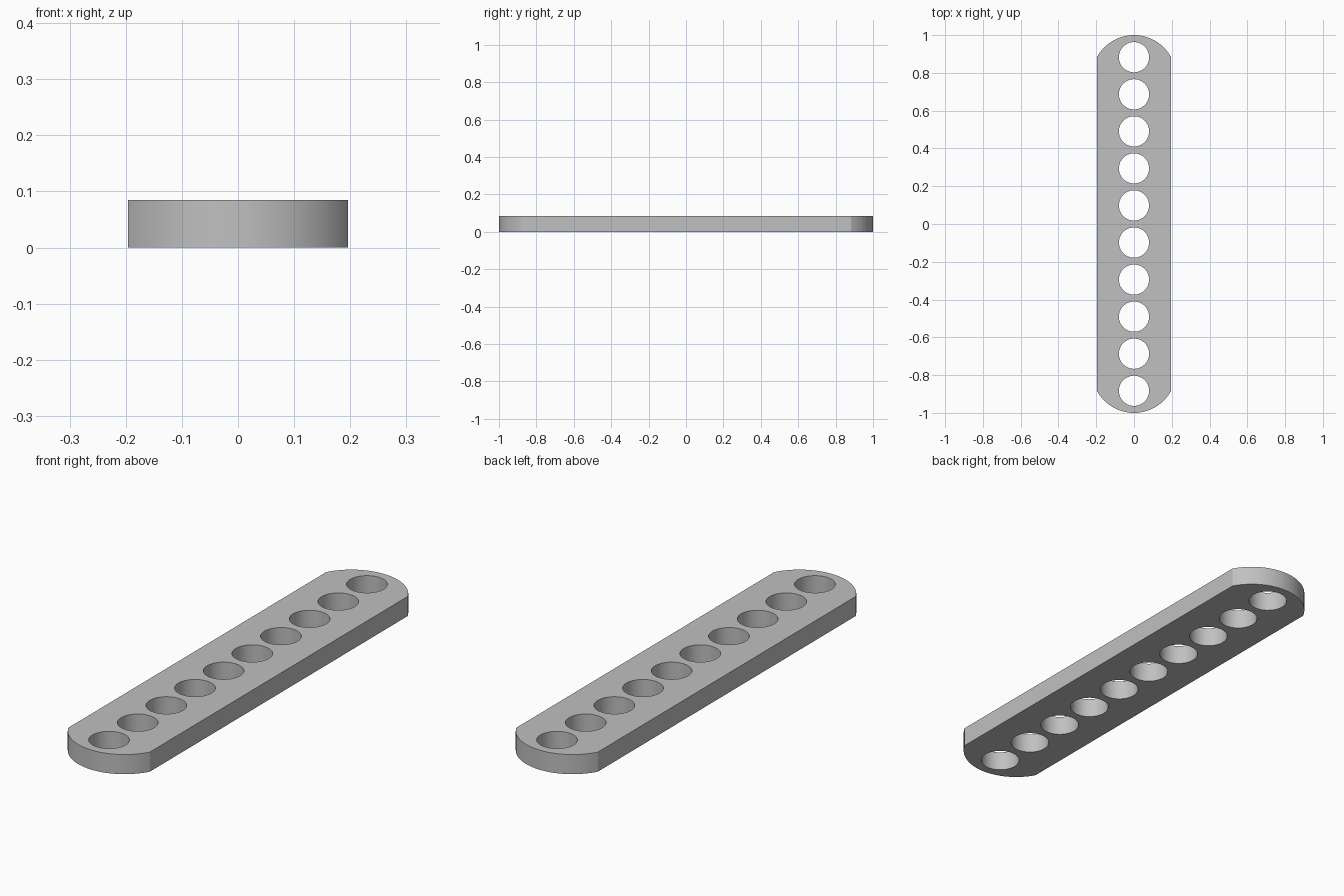
import bpy, bmesh, math

cube = bpy.data.objects.get("Cube")
if cube:
    bpy.data.objects.remove(cube, do_unlink=True)

HALF_WIDTH, HALF_LENGTH, HEIGHT = 0.196, 1.0, 0.085
END_RADIUS = 0.223
HOLES, PITCH, HOLE_RADIUS = 10, 0.1962, 0.08

# Plain grey finish
grey = bpy.data.materials.new("grey_metal")
grey.use_nodes = True
color = (0.53, 0.53, 0.53, 1)
grey.diffuse_color = color
grey.node_tree.nodes["Principled BSDF"].inputs["Base Color"].default_value = color


def arc(cy, radius, start, end, steps):
    """Points on an arc about (0, cy), both ends included."""
    angles = [start + (end - start) * i / steps for i in range(steps + 1)]
    return [(radius * math.cos(a), cy + radius * math.sin(a)) for a in angles]


def add_loop(bm, points):
    verts = [bm.verts.new((x, y, 0)) for x, y in points]
    return [bm.edges.new((v, verts[(i + 1) % len(verts)])) for i, v in enumerate(verts)]


bm = bmesh.new()

# Strip outline with a shallow arc at each end
corner = math.acos(HALF_WIDTH / END_RADIUS)
centre = HALF_LENGTH - END_RADIUS
outline = (arc(centre, END_RADIUS, corner, math.pi - corner, 32)
           + arc(-centre, END_RADIUS, math.pi + corner, 2 * math.pi - corner, 32))
edges = add_loop(bm, outline)

# Row of round holes
for i in range(HOLES):
    y = (i - (HOLES - 1) / 2) * PITCH
    edges += add_loop(bm, arc(y, HOLE_RADIUS, 0, 2 * math.pi, 48)[:-1])

# Fill between the loops and raise to full thickness
bmesh.ops.triangle_fill(bm, edges=edges, use_beauty=True, normal=(0, 0, 1))
raised = bmesh.ops.extrude_face_region(bm, geom=bm.faces[:], use_keep_orig=True)
top = [g for g in raised["geom"] if isinstance(g, bmesh.types.BMVert)]
bmesh.ops.translate(bm, verts=top, vec=(0, 0, HEIGHT))
bmesh.ops.recalc_face_normals(bm, faces=bm.faces[:])

mesh = bpy.data.meshes.new("perforated_strip")
bm.to_mesh(mesh)
bm.free()
mesh.materials.append(grey)
strip = bpy.data.objects.new("perforated_strip", mesh)
bpy.context.collection.objects.link(strip)

# Smooth curved walls, crisp rims and corners
bpy.ops.object.select_all(action="DESELECT")
strip.select_set(True)
bpy.context.view_layer.objects.active = strip
bpy.ops.object.shade_smooth_by_angle(angle=math.radians(20))
